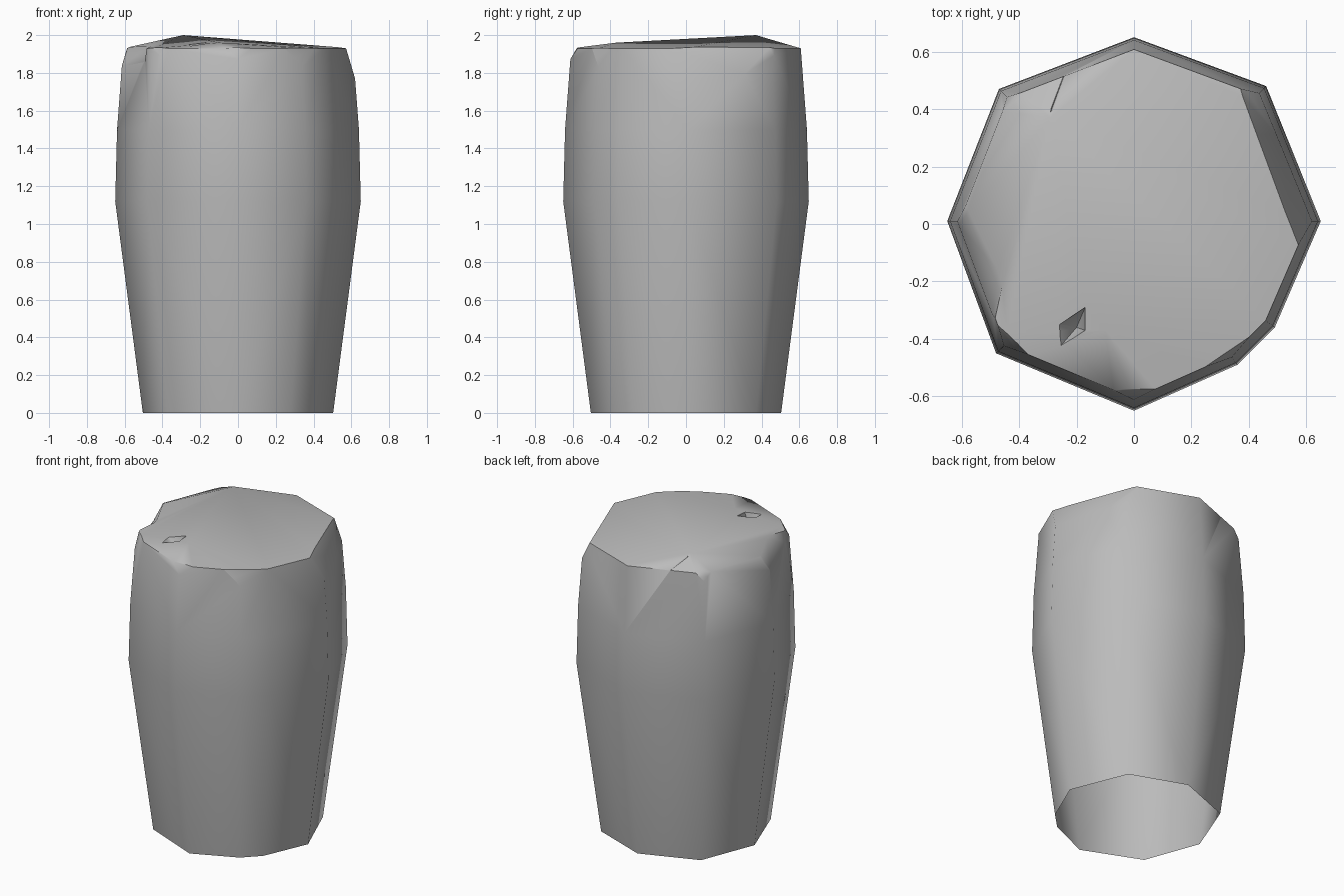
import bpy, bmesh, math
from mathutils import Vector

if "Cube" in bpy.data.objects:
    bpy.data.objects.remove(bpy.data.objects["Cube"], do_unlink=True)

stone = bpy.data.materials.new("grey_stone")
stone.use_nodes = True
GREY = (0.5, 0.5, 0.5, 1)
stone.diffuse_color = GREY
stone.node_tree.nodes["Principled BSDF"].inputs["Base Color"].default_value = GREY


def hull(points):
    """Closed convex solid around the points."""
    bm = bmesh.new()
    for p in points:
        bm.verts.new(p)
    bmesh.ops.convex_hull(bm, input=bm.verts[:])
    loose = [v for v in bm.verts if not v.link_faces]
    bmesh.ops.delete(bm, geom=loose, context='VERTS')
    bmesh.ops.recalc_face_normals(bm, faces=bm.faces[:])
    return bm


def chip(bm, a, b, c):
    """Slice off everything beyond the plane through three points."""
    a, b, c = Vector(a), Vector(b), Vector(c)
    n = (b - a).cross(c - a).normalized()
    if n.dot(Vector((0, 0, 1)) - a) > 0:
        n = -n
    bmesh.ops.bisect_plane(bm, geom=bm.verts[:] + bm.edges[:] + bm.faces[:],
                           plane_co=a, plane_no=n, clear_outer=True)
    points = [v.co.copy() for v in bm.verts]
    bm.free()
    return hull(points)


def add_object(name, bm):
    mesh = bpy.data.meshes.new(name)
    bm.to_mesh(mesh)
    bm.free()
    mesh.materials.append(stone)
    obj = bpy.data.objects.new(name, mesh)
    bpy.context.collection.objects.link(obj)
    return obj


# Column: one outline scaled at each height, with a slightly domed cap
outline = [(.65, .01), (.46, .48), (0, .65), (-.47, .47), (-.65, .01),
           (-.48, -.45), (0, -.65), (.36, -.49), (.49, -.36)]
levels = [(0, .775), (1.12, 1), (1.5, .985), (1.93, .935)]
points = [(x * s, y * s, z) for z, s in levels for x, y in outline]
points += [(-.29, .37, 2), (-.1, -.37, 1.96)]
body = hull(points)

# Chipped rim: right side, front-left corner, front, front-right and back-right corners
for plane in (
    ((.36, .5, 1.93), (.56, -.04, 1.93), (.63, .1, 1.68)),
    ((.12, -.59, 1.91), (.48, -.34, 1.93), (.36, -.46, 1.8)),
    ((-.14, -.58, 1.93), (.12, -.58, 1.92), (0, -.62, 1.86)),
    ((-.49, -.33, 1.94), (-.31, -.51, 1.93), (-.46, -.44, 1.83)),
    ((-.52, .33, 1.93), (-.33, .52, 1.93), (-.45, .45, 1.86)),
):
    body = chip(body, *plane)
column = add_object("stone_column", body)

# Notch in the side, groove in the back rim and a small pit in the cap
notch = [(-.6, .1, 1.94), (-.45, -.19, 1.96), (-.48, -.33, 1.95),
         (-.63, .02, 1.82), (-.51, -.36, 1.82), (-.8, .1, 1.82), (-.8, -.4, 1.82),
         (-.6, .12, 2.1), (-.44, -.18, 2.1), (-.8, .1, 2.1), (-.8, -.4, 2.1)]
groove = [(-.29, .39, 1.985), (-.29, .39, 2.1), (-.28, .62, 1.95),
          (-.06, .68, 1.95), (-.19, .66, 1.86), (-.28, .62, 2.1), (-.06, .68, 2.1)]
diamond = [(-.26, -.35), (-.17, -.29), (-.17, -.37), (-.26, -.43)]
pit = [(x, y, z) for x, y in diamond for z in (1.95, 2.1)] + [(-.2, -.36, 1.88)]

bpy.context.view_layer.objects.active = column
for name, shape in (("notch", notch), ("groove", groove), ("pit", pit)):
    cutter = add_object(name + "_cutter", hull(shape))
    mod = column.modifiers.new(name, 'BOOLEAN')
    mod.operation = 'DIFFERENCE'
    mod.solver = 'EXACT'
    mod.object = cutter
    bpy.ops.object.modifier_apply(modifier=mod.name)
    bpy.data.objects.remove(cutter, do_unlink=True)

# Open underside
bm = bmesh.new()
bm.from_mesh(column.data)
base = [f for f in bm.faces if all(v.co.z < .01 for v in f.verts)]
bmesh.ops.delete(bm, geom=base, context='FACES')
bm.to_mesh(column.data)
bm.free()

# Soft body with crisp cap edges
bpy.ops.object.select_all(action='DESELECT')
column.select_set(True)
bpy.ops.object.shade_smooth_by_angle(angle=math.radians(52))
